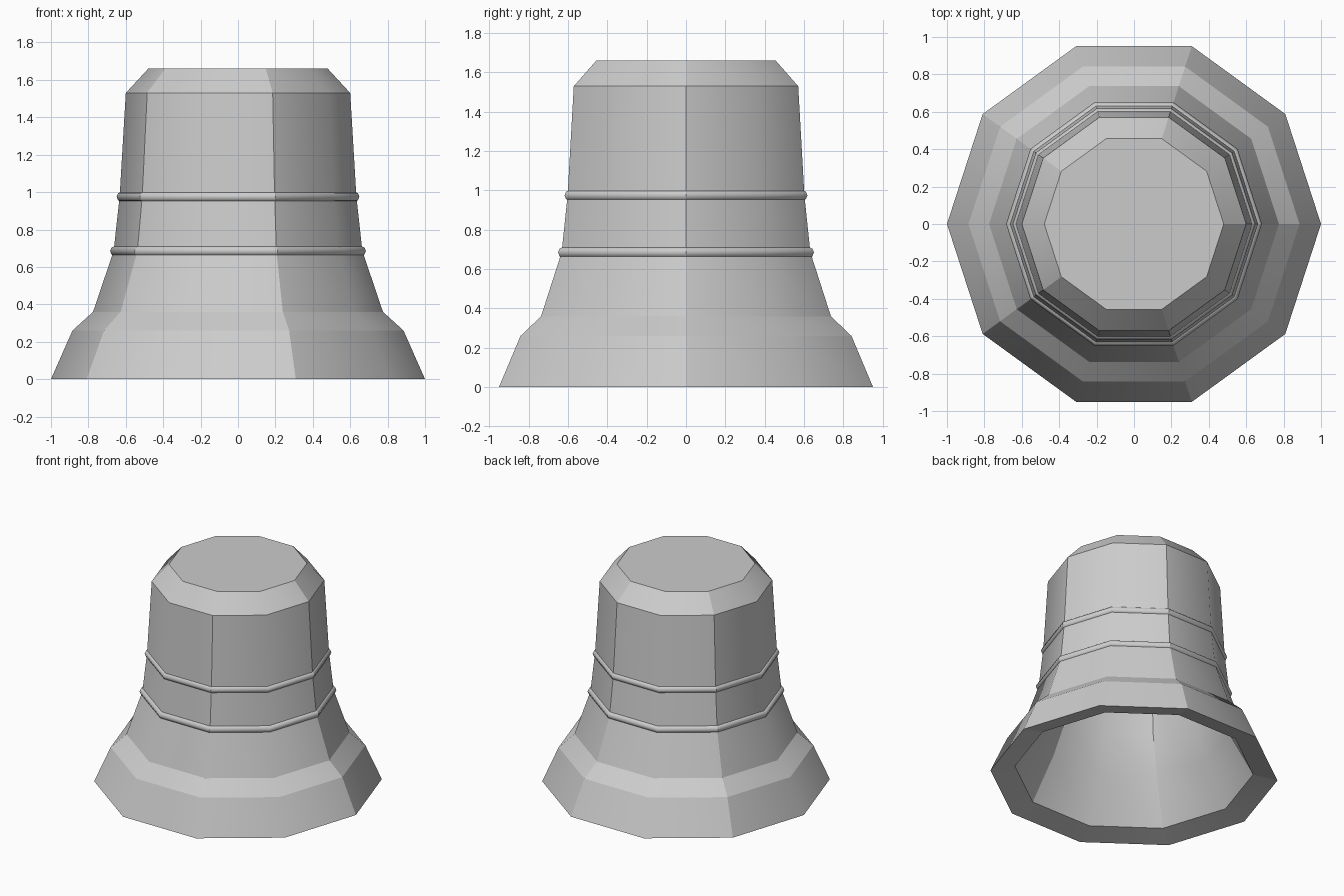
import bpy, bmesh
from math import cos, sin, pi, tau

SIDES = 10

cube = bpy.data.objects.get("Cube")
if cube:
    bpy.data.objects.remove(cube, do_unlink=True)

grey = bpy.data.materials.new("bell grey")
grey.use_nodes = True
colour = (0.6, 0.6, 0.6, 1)
grey.diffuse_color = colour
grey.node_tree.nodes["Principled BSDF"].inputs["Base Color"].default_value = colour


def lathe(name, profile, soft_rows=(), closed=False):
    """Spin a (radius, height) profile; soft_rows are shaded smooth across."""
    bm = bmesh.new()
    rows = [[bm.verts.new((r * cos(tau * i / SIDES), r * sin(tau * i / SIDES), z))
             for i in range(SIDES)] for r, z in profile]
    count = len(rows)
    for j in range(count if closed else count - 1):
        a, b = rows[j], rows[(j + 1) % count]
        for i in range(SIDES):
            k = (i + 1) % SIDES
            bm.faces.new((a[i], a[k], b[k], b[i]))
    if not closed:
        bm.faces.new(rows[0])
        bm.faces.new(rows[-1])
    bmesh.ops.recalc_face_normals(bm, faces=bm.faces)
    for f in bm.faces:
        f.smooth = True

    # Panels are softened in pairs, with a crease at every second corner
    def set_sharp(u, v, sharp):
        edge = bm.edges.get((u, v))
        if edge:
            edge.smooth = not sharp

    for j, row in enumerate(rows):
        for i in range(SIDES):
            set_sharp(row[i], row[(i + 1) % SIDES], j not in soft_rows)
            set_sharp(row[i], rows[(j + 1) % count][i], i % 2 == 0)

    mesh = bpy.data.meshes.new(name)
    bm.to_mesh(mesh)
    bm.free()
    mesh.materials.append(grey)
    obj = bpy.data.objects.new(name, mesh)
    bpy.context.collection.objects.link(obj)
    return obj


# Hollow bell: outer wall from the crown down, lip, then inner wall up
outer = [(0.48, 1.66), (0.6, 1.53), (0.633, 0.975), (0.665, 0.685),
         (0.775, 0.36), (0.885, 0.26), (1.0, 0.0)]
inner = [(0.83, 0.04), (0.66, 0.36), (0.55, 0.64), (0.48, 1.48), (0.4, 1.54)]
first = len(outer)
lathe("bell_body", outer + inner, soft_rows=(first + 1, first + 2))

# Two raised bands around the waist
TUBE = 8
for name, radius, height in (("lower_band", 0.657, 0.685), ("upper_band", 0.622, 0.975)):
    section = [(radius + 0.027 * cos(tau * n / TUBE), height + 0.027 * sin(tau * n / TUBE))
               for n in range(TUBE)]
    lathe(name, section, soft_rows=range(TUBE), closed=True)
